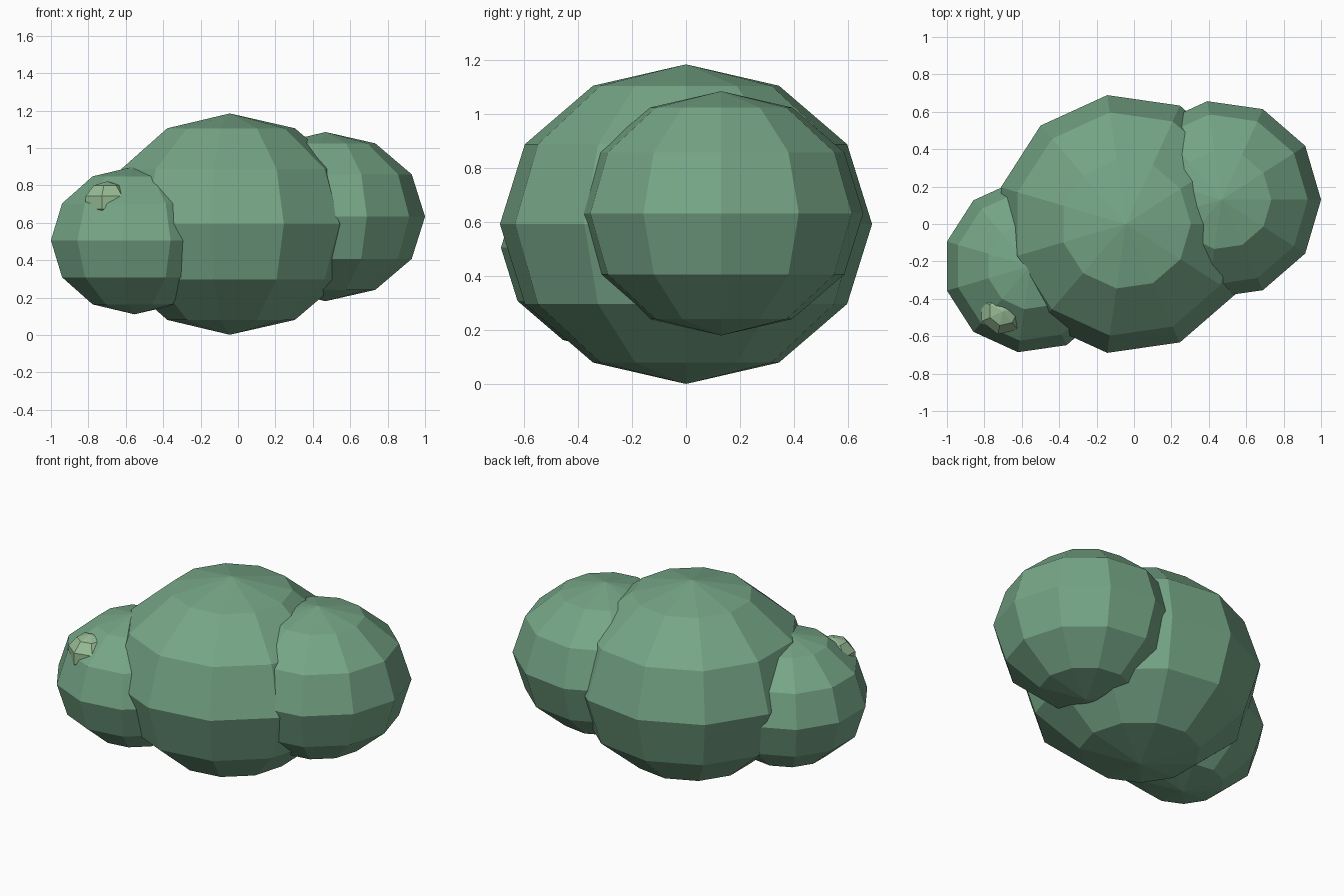
import bpy, bmesh, math
from mathutils import Matrix

if "Cube" in bpy.data.objects:
    bpy.data.objects.remove(bpy.data.objects["Cube"])


def material(name, color):
    mat = bpy.data.materials.new(name)
    mat.diffuse_color = (*color, 1)
    mat.use_nodes = True
    mat.node_tree.nodes["Principled BSDF"].inputs["Base Color"].default_value = mat.diffuse_color
    return mat


def blob(name, center, radius, segments, rings, mat, squash=0.85):
    """Flat-shaded, slightly squashed low-poly sphere with one corner facing +x."""
    bm = bmesh.new()
    bmesh.ops.create_uvsphere(bm, u_segments=segments, v_segments=rings, radius=radius)
    corner = max(bm.verts, key=lambda v: v.co.xy.length).co
    turn = Matrix.Rotation(-math.atan2(corner.y, corner.x), 4, 'Z')
    bm.transform(Matrix.Diagonal((1, 1, squash, 1)) @ turn)
    mesh = bpy.data.meshes.new(name)
    bm.to_mesh(mesh)
    bm.free()
    mesh.materials.append(mat)
    obj = bpy.data.objects.new(name, mesh)
    obj.location = center
    bpy.context.collection.objects.link(obj)
    return obj


leaf = material("leaf_green", (0.18, 0.38, 0.24))
light = material("light_green", (0.31, 0.50, 0.30))

# Three overlapping clumps of foliage
blob("middle_clump", (-0.044, 0, 0.593), 0.696, 11, 6, leaf)
blob("right_clump", (0.468, 0.13, 0.633), 0.532, 11, 6, leaf)
blob("left_clump", (-0.554, -0.225, 0.506), 0.465, 11, 6, leaf)

# Small pale bud half sunk in the left clump
blob("bud", (-0.70, -0.466, 0.708), 0.1335, 7, 5, light)
